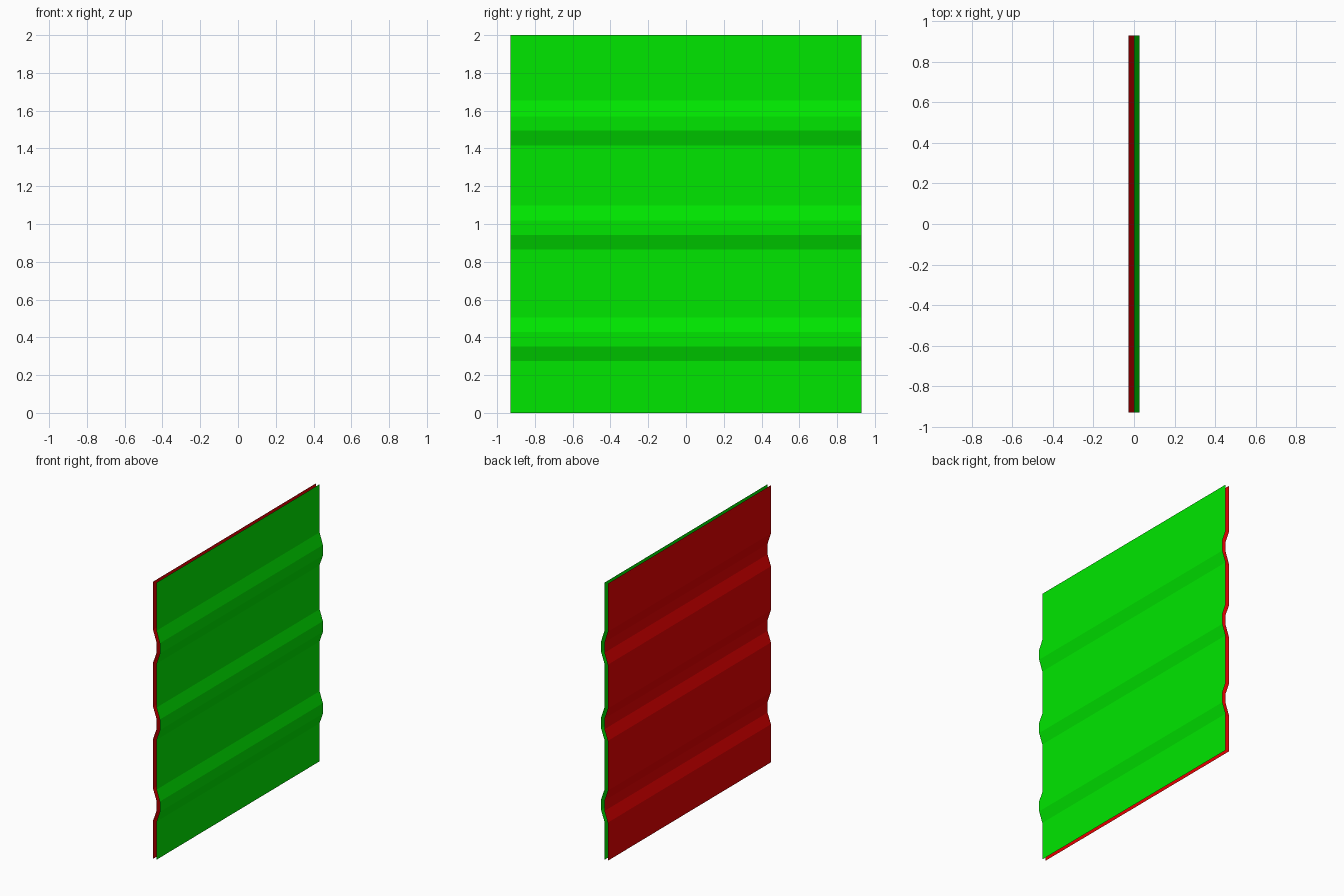
import bpy

if "Cube" in bpy.data.objects:
    bpy.data.objects.remove(bpy.data.objects["Cube"])

HALF_WIDTH = 0.93
DEPTH = 0.027
# Each rib: bottom start, bottom crest, top crest, top end
RIBS = [(0.275, 0.352, 0.427, 0.506),
        (0.865, 0.942, 1.019, 1.098),
        (1.415, 1.494, 1.569, 1.653)]


def corrugated_sheet(name, x0, color, outward):
    # Side profile (x, z): flat sheet with trapezoid ribs
    profile = [(x0, 0.0)]
    for rib in RIBS:
        profile += [(x0 + dx, z) for dx, z in zip((0, DEPTH, DEPTH, 0), rib)]
    profile.append((x0, 2.0))

    # Sweep the profile across the width as an open sheet
    verts = [(x, y, z) for x, z in profile for y in (-HALF_WIDTH, HALF_WIDTH)]
    faces = [(2 * i, 2 * i + 1, 2 * i + 3, 2 * i + 2) for i in range(len(profile) - 1)]
    if outward < 0:
        faces = [f[::-1] for f in faces]
    mesh = bpy.data.meshes.new(name)
    mesh.from_pydata(verts, [], faces)
    mat = bpy.data.materials.new(name + "_paint")
    mat.diffuse_color = color
    mat.use_nodes = True
    mat.node_tree.nodes["Principled BSDF"].inputs["Base Color"].default_value = mat.diffuse_color
    mesh.materials.append(mat)
    bpy.context.collection.objects.link(bpy.data.objects.new(name, mesh))


# Outer green skin and inner red skin
corrugated_sheet("outer_sheet", 0.0, (0.0, 0.8, 0.0, 1), 1)
corrugated_sheet("inner_sheet", -DEPTH, (0.8, 0.0, 0.0, 1), -1)
